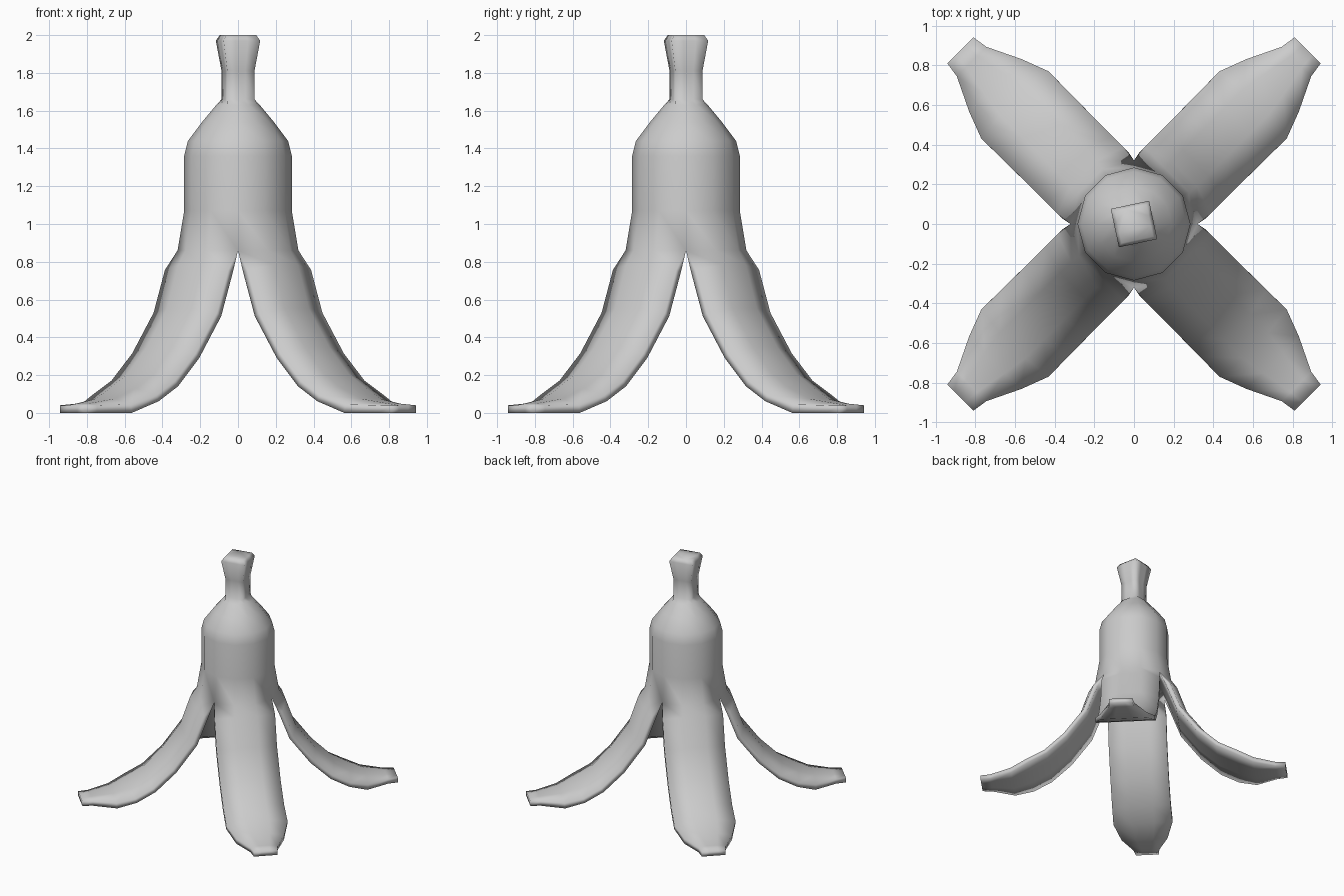
import bpy, bmesh
from math import sin, cos, pi, radians
from mathutils import Vector

if "Cube" in bpy.data.objects:
    bpy.data.objects.remove(bpy.data.objects["Cube"])

SIDES = 12
THICK = .037
bm = bmesh.new()


def round_ring(r, z):
    return [bm.verts.new((r * cos(i * pi / 6), r * sin(i * pi / 6), z)) for i in range(SIDES)]


def square_ring(r, z):
    # twelve points spread round a slightly turned square, corners at radius r
    corner = [Vector((r * cos(radians(57 + 90 * k)), r * sin(radians(57 + 90 * k)), z)) for k in range(4)]
    pts = []
    for i in range(SIDES):
        k, step = divmod(i - 2, 3)
        pts.append(bm.verts.new(corner[k % 4].lerp(corner[(k + 1) % 4], step / 3)))
    return pts


def skin(top, bottom):
    for i in range(len(top) - 1):
        face = []
        for v in (top[i], bottom[i], bottom[i + 1], top[i + 1]):
            if v not in face:
                face.append(v)
        if len(face) > 2:
            bm.faces.new(face)


# stem and body, from the top down
rings = [square_ring(r, z) for r, z in ((.115, 2.0), (.14, 1.97), (.104, 1.81), (.104, 1.66))]
rings += [round_ring(r, z) for r, z in ((.115, 1.63), (.19, 1.54), (.265, 1.44), (.285, 1.36),
                                        (.285, 1.07), (.32, .86))]
bm.faces.new(rings[0])
for a, b in zip(rings, rings[1:]):
    skin(a + a[:1], b + b[:1])

# peel strips: distance out, height, half width, bulge of the outer side
strip = [(.226, .86, .226, .083), (.31, .757, .237, .055), (.395, .53, .237, .05), (.555, .315, .237, .05),
         (.71, .17, .238, .045), (.85, .095, .24, .04), (.99, .045, .187, .03), (1.16, .04, .105, .01),
         (1.24, .04, .093, 0)]
base = []
for q in range(4):
    out = Vector((cos(pi / 4 + q * pi / 2), sin(pi / 4 + q * pi / 2), 0))
    side = Vector((-out.y, out.x, 0))
    top = [rings[-1][(3 * q + j) % SIDES] for j in range(4)]
    # nearly flat underside starts from the chord between two slits
    mids = [bm.verts.new(top[0].co.lerp(top[3].co, f)) for f in (.31, .69)]
    under = [top[0], mids[0], mids[1], top[3]]
    base += under[:3]
    prev = top + under[::-1] + top[:1]
    for n in range(1, len(strip)):
        a, z, w, bulge = strip[n]
        before, after = strip[n - 1], strip[min(n + 1, len(strip) - 1)]
        da, dz = after[0] - before[0], after[1] - before[1]
        normal = (out * -dz + Vector((0, 0, da))).normalized()

        def row(height, depth):
            pts = []
            for s, lift in ((-1, 0), (-.38, 1), (.38, 1), (1, 0)):
                p = out * a + Vector((0, 0, z)) + side * w * s + normal * (height * lift - depth)
                p.z = p.z if p.z > .012 else 0
                pts.append(bm.verts.new(p))
            return pts

        loop = row(bulge, 0) + row(0, THICK)[::-1]
        skin(prev, loop + loop[:1])
        prev = loop + loop[:1]
    bm.faces.new(prev[:-1])
# closed underside of the body
bm.faces.new(base)
bmesh.ops.recalc_face_normals(bm, faces=bm.faces[:])

mesh = bpy.data.meshes.new("peel")
bm.to_mesh(mesh)
bm.free()
peel = bpy.data.objects.new("fruit_peel", mesh)
bpy.context.collection.objects.link(peel)
mesh.shade_smooth()
